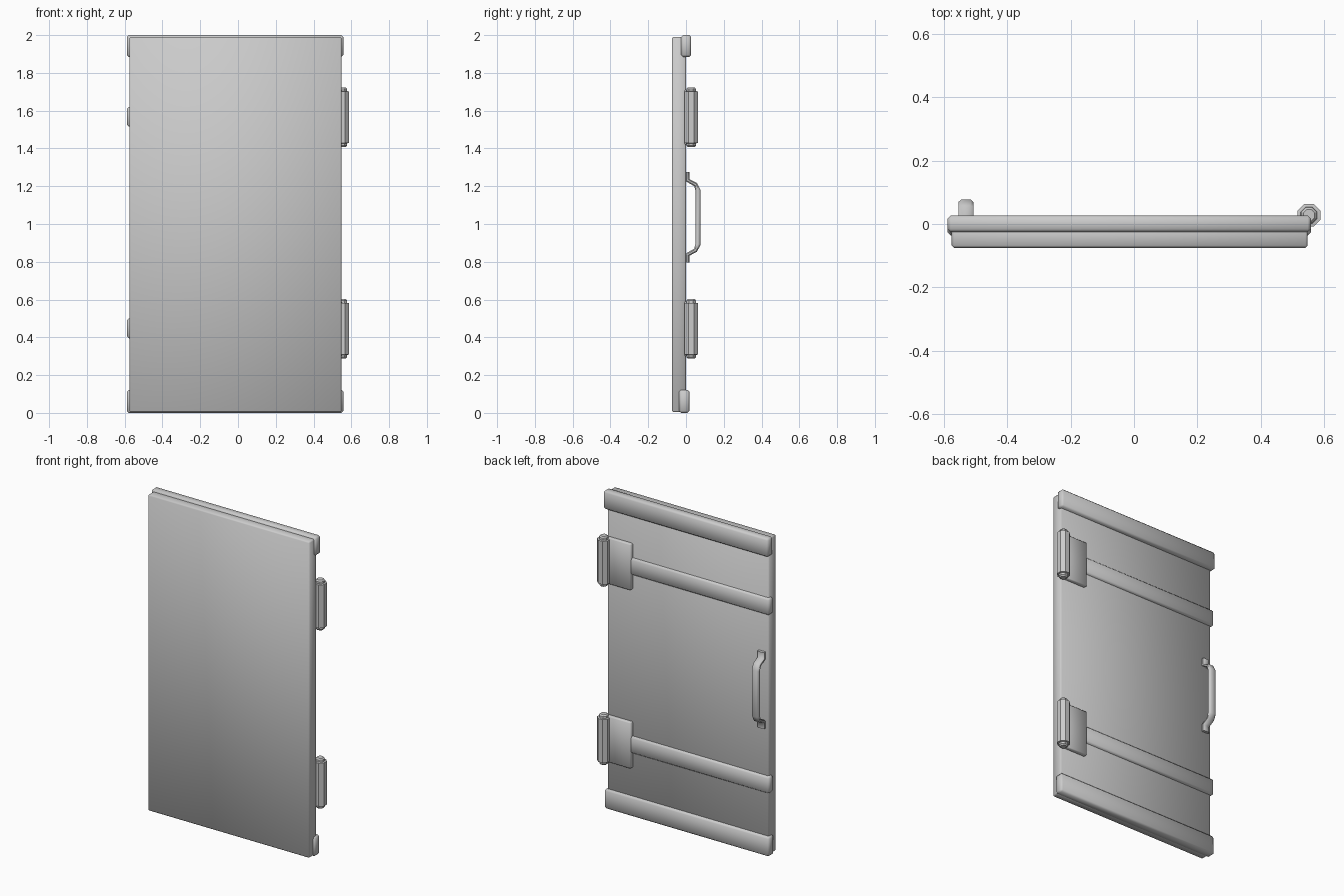
import bpy, bmesh
from math import cos, sin, pi, radians

if "Cube" in bpy.data.objects:
    bpy.data.objects.remove(bpy.data.objects["Cube"])


def finish(bm, name, bevel, angle=60):
    # chamfer the hard edges, then shade smooth over the chamfers
    bmesh.ops.recalc_face_normals(bm, faces=bm.faces)
    if bevel:
        edges = [e for e in bm.edges if e.calc_face_angle(0) > radians(50)]
        bmesh.ops.bevel(bm, geom=edges, offset=bevel, segments=1,
                        affect='EDGES', clamp_overlap=True)
    me = bpy.data.meshes.new(name)
    bm.to_mesh(me)
    bm.free()
    ob = bpy.data.objects.new(name, me)
    bpy.context.collection.objects.link(ob)
    bpy.ops.object.select_all(action='DESELECT')
    ob.select_set(True)
    bpy.context.view_layer.objects.active = ob
    bpy.ops.object.shade_smooth_by_angle(angle=radians(angle))
    return ob


def box(name, x, y, z, bevel):
    bm = bmesh.new()
    bmesh.ops.create_cube(bm, size=1)
    for v in bm.verts:
        v.co = [(a + b) / 2 + c * (b - a) for (a, b), c in zip((x, y, z), v.co)]
    return finish(bm, name, bevel)


def loft(name, rings, bevel=0, angle=60):
    # skin a stack of matching closed rings and cap the ends
    bm = bmesh.new()
    rows = [[bm.verts.new(p) for p in r] for r in rings]
    n = len(rows[0])
    for a, b in zip(rows, rows[1:]):
        for i in range(n):
            j = (i + 1) % n
            bm.faces.new((a[i], a[j], b[j], b[i]))
    bm.faces.new(rows[0][::-1])
    bm.faces.new(rows[-1])
    return finish(bm, name, bevel, angle)


# door slab and the end rails
box("door_panel", (-0.575, 0.548), (-0.075, 0.0), (0.004, 1.99), 0.007)
box("top_rail", (-0.588, 0.558), (-0.026, 0.027), (1.885, 2.0), 0.010)
box("bottom_rail", (-0.588, 0.558), (-0.036, 0.018), (0.0, 0.122), 0.010)

# two hinge assemblies: strap, leaf and octagonal barrel
for tag, z in (("lower", 0.445), ("upper", 1.565)):
    box(tag + "_strap", (-0.588, 0.42), (-0.03, 0.016), (z - 0.05, z + 0.055), 0.010)
    box(tag + "_hinge_leaf", (0.37, 0.55), (-0.012, 0.022), (z - 0.145, z + 0.145), 0.005)
    rings = []
    for dz, r in ((-0.158, 0.018), (-0.15, 0.025), (-0.138, 0.026), (-0.136, 0.036),
                  (0.136, 0.036), (0.138, 0.026), (0.15, 0.025), (0.158, 0.018)):
        r /= cos(pi / 8)
        rings.append([(0.552 + r * cos(pi / 8 + i * pi / 4),
                       0.0275 + r * sin(pi / 8 + i * pi / 4), z + dz) for i in range(8)])
    loft(tag + "_hinge_barrel", rings, angle=30)

# pull handle: side profile (y, z offset) mirrored about its middle
outer = [(0.018, 0.240), (0.018, 0.203), (0.058, 0.182), (0.077, 0.145)]
inner = [(-0.004, 0.240), (-0.004, 0.193), (0.044, 0.165), (0.051, 0.135)]
outer += [(y, -z) for y, z in outer[::-1]]
inner += [(y, -z) for y, z in inner[::-1]]
rings = []
for (yo, zo), (yi, zi) in zip(outer, inner):
    zc = 1.035
    sect = [(-0.024, 0.3), (-0.024, 0.7), (-0.015, 1), (0.015, 1),
            (0.024, 0.7), (0.024, 0.3), (0.015, 0), (-0.015, 0)]
    rings.append([(-0.53 + x, yi + (yo - yi) * t, zc + zi + (zo - zi) * t) for x, t in sect])
loft("pull_handle", rings, angle=50)
